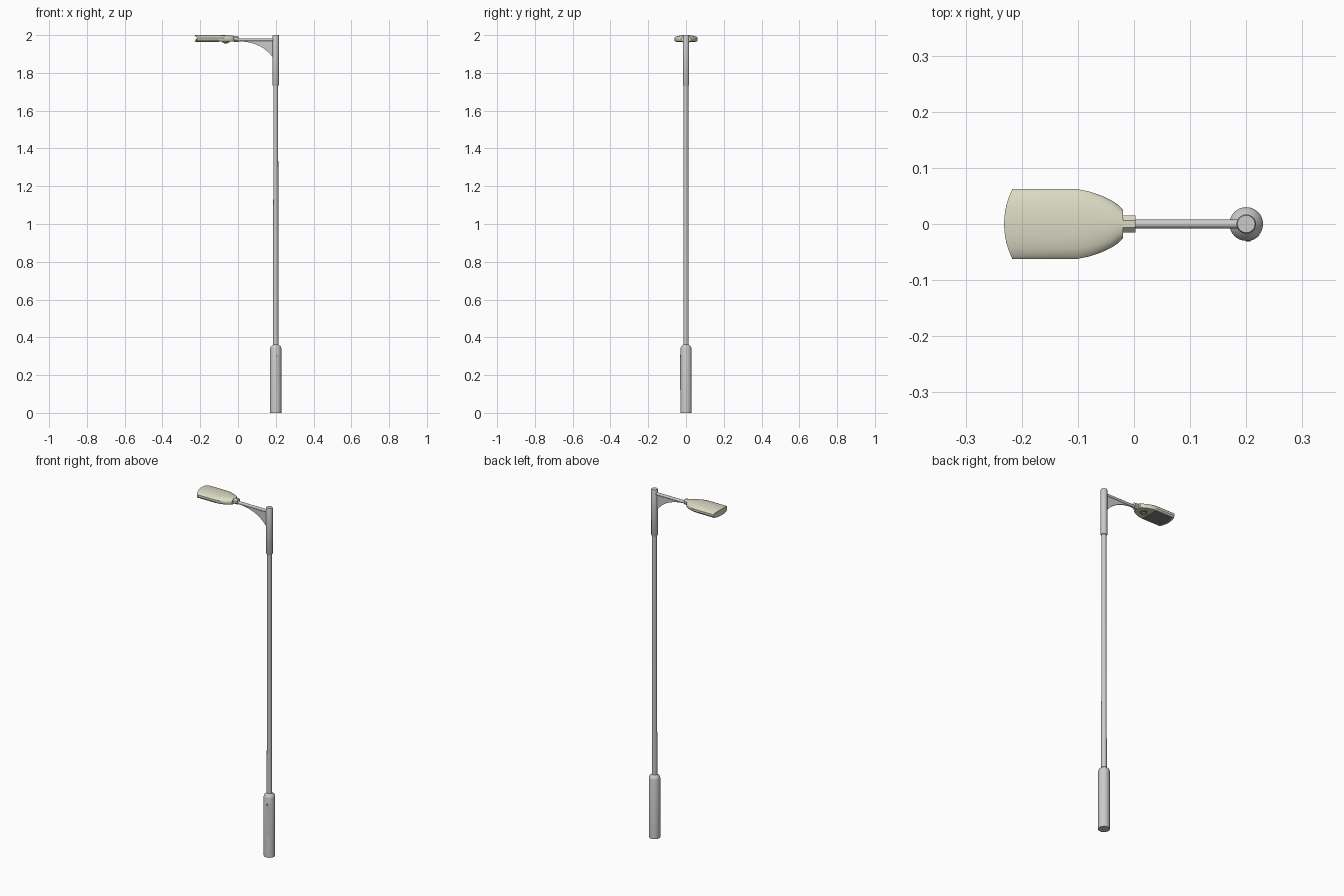
import bpy, bmesh, math
from mathutils import Vector

if "Cube" in bpy.data.objects:
    bpy.data.objects.remove(bpy.data.objects["Cube"])

PX = 0.2  # pole axis


def material(name, rgb):
    m = bpy.data.materials.new(name)
    m.diffuse_color = (*rgb, 1)
    m.use_nodes = True
    m.node_tree.nodes["Principled BSDF"].inputs["Base Color"].default_value = m.diffuse_color
    return m


CREAM = material("cream", (0.72, 0.71, 0.56))
DARK = material("dark_glass", (0.22, 0.22, 0.23))


def finish(name, bm, mat=None, angle=35):
    bmesh.ops.remove_doubles(bm, verts=bm.verts, dist=1e-6)
    bmesh.ops.recalc_face_normals(bm, faces=bm.faces)
    me = bpy.data.meshes.new(name)
    bm.to_mesh(me)
    bm.free()
    ob = bpy.data.objects.new(name, me)
    bpy.context.collection.objects.link(ob)
    if mat:
        me.materials.append(mat)
    bpy.ops.object.select_all(action='DESELECT')
    ob.select_set(True)
    bpy.context.view_layer.objects.active = ob
    bpy.ops.object.shade_smooth_by_angle(angle=math.radians(angle))
    return ob


def loft(name, rings, mat=None):
    bm = bmesh.new()
    vs = [[bm.verts.new(p) for p in r] for r in rings]
    n = len(rings[0])
    for a, b in zip(vs, vs[1:]):
        for i in range(n):
            j = (i + 1) % n
            bm.faces.new((a[i], a[j], b[j], b[i]))
    bm.faces.new(vs[0])
    bm.faces.new(vs[-1])
    return finish(name, bm, mat)


def lathe(name, profile, cx=PX, cy=0, n=32, mat=None):
    ring = [2 * math.pi * i / n for i in range(n)]
    return loft(name, [[(cx + r * math.cos(a), cy + r * math.sin(a), z) for a in ring]
                       for r, z in profile], mat)


def prism(name, pts, offset, mat=None):
    bm = bmesh.new()
    f = bm.faces.new([bm.verts.new(p) for p in pts])
    ext = bmesh.ops.extrude_face_region(bm, geom=[f])
    bmesh.ops.translate(bm, vec=Vector(offset),
                        verts=[v for v in ext["geom"] if isinstance(v, bmesh.types.BMVert)])
    return finish(name, bm, mat)


# Pole: wide base, slim shaft, top sleeve
lathe("base", [(0.03, 0), (0.03, 0.34), (0.027, 0.35), (0.015, 0.361)])
lathe("shaft", [(0.0145, 0.355), (0.0125, 1.74)])
lathe("top_sleeve", [(0.0155, 1.733), (0.0172, 1.736), (0.0172, 1.996), (0.0155, 2.0)])

# Access door wrapped round the front right of the base, with lock
door = []
for z in (0.12, 0.31):
    arc = [math.radians(-92 + 52 * i / 10) for i in range(11)]
    door.append([(PX + r * math.cos(a), r * math.sin(a), z)
                 for r, angs in ((0.0308, arc), (0.028, arc[::-1])) for a in angs])
loft("access_door", door)
lock = [(PX + 0.004 + 0.004 * math.cos(i * math.pi / 6), -0.0315, 0.302 + 0.004 * math.sin(i * math.pi / 6))
        for i in range(12)]
prism("door_lock", lock, (0, 0.004, 0), DARK)

# Horizontal arm
loft("arm", [[(x, 0.008 * math.cos(i * math.pi / 8), 1.975 + 0.008 * math.sin(i * math.pi / 8))
              for i in range(16)] for x in (-0.01, PX)])

# Curved gusset plate under the arm
curve = []
for i in range(13):
    t = i / 12
    curve.append((0.01 * (1 - t) ** 2 + 2 * 0.13 * t * (1 - t) + 0.19 * t * t, -0.003,
                  1.967 * (1 - t) ** 2 + 2 * 1.962 * t * (1 - t) + 1.875 * t * t))
prism("gusset", curve + [(0.19, -0.003, 1.975), (0.01, -0.003, 1.975)], (0, 0.006, 0))

# Collar joining arm and head
col = [(-0.022, 0.0165 * math.cos(math.pi / 8 + i * math.pi / 4),
        1.98 + 0.0165 * math.sin(math.pi / 8 + i * math.pi / 4)) for i in range(8)]
prism("collar", col, (0.025, 0, 0), CREAM)

# Lamp head: crowned sections lofted along x, bowed far end
STATIONS = [(-0.232, 0.062), (-0.1, 0.062), (-0.08, 0.058), (-0.06, 0.0515),
            (-0.04, 0.042), (-0.028, 0.034), (-0.02, 0.026)]
SECTION = [(-1, 1.973), (-1, 1.985), (-0.9, 1.991), (-0.7, 1.9955), (-0.4, 1.999), (0, 2.0),
           (0.4, 1.999), (0.7, 1.9955), (0.9, 1.991), (1, 1.985), (1, 1.973),
           (0.9, 1.965), (0.5, 1.965), (0, 1.965), (-0.5, 1.965), (-0.9, 1.965)]
rings = []
for k, (x, w) in enumerate(STATIONS):
    drop = 0.004 * max(0, (x + 0.1) / 0.08) ** 2
    rings.append([(x + (0.015 * s * s if k == 0 else 0), s * w, z - (drop if z > 1.98 else 0))
                  for s, z in SECTION])
loft("lamp_head", rings, CREAM)

# Glass under the head, and the sensor behind it
glass = [(-0.223 + 0.012 * (s / 5) ** 2, s * 0.0102, 1.9642) for s in range(-5, 6)]
prism("lamp_glass", glass + [(-0.1, 0.051, 1.9642), (-0.1, -0.051, 1.9642)], (0, 0, 0.003), DARK)
lathe("sensor_ring", [(0.019, 1.966), (0.019, 1.962), (0.016, 1.9605)], cx=-0.065, n=24, mat=DARK)
lathe("sensor", [(0.011, 1.962), (0.011, 1.959), (0.007, 1.956)], cx=-0.065, n=24, mat=CREAM)
